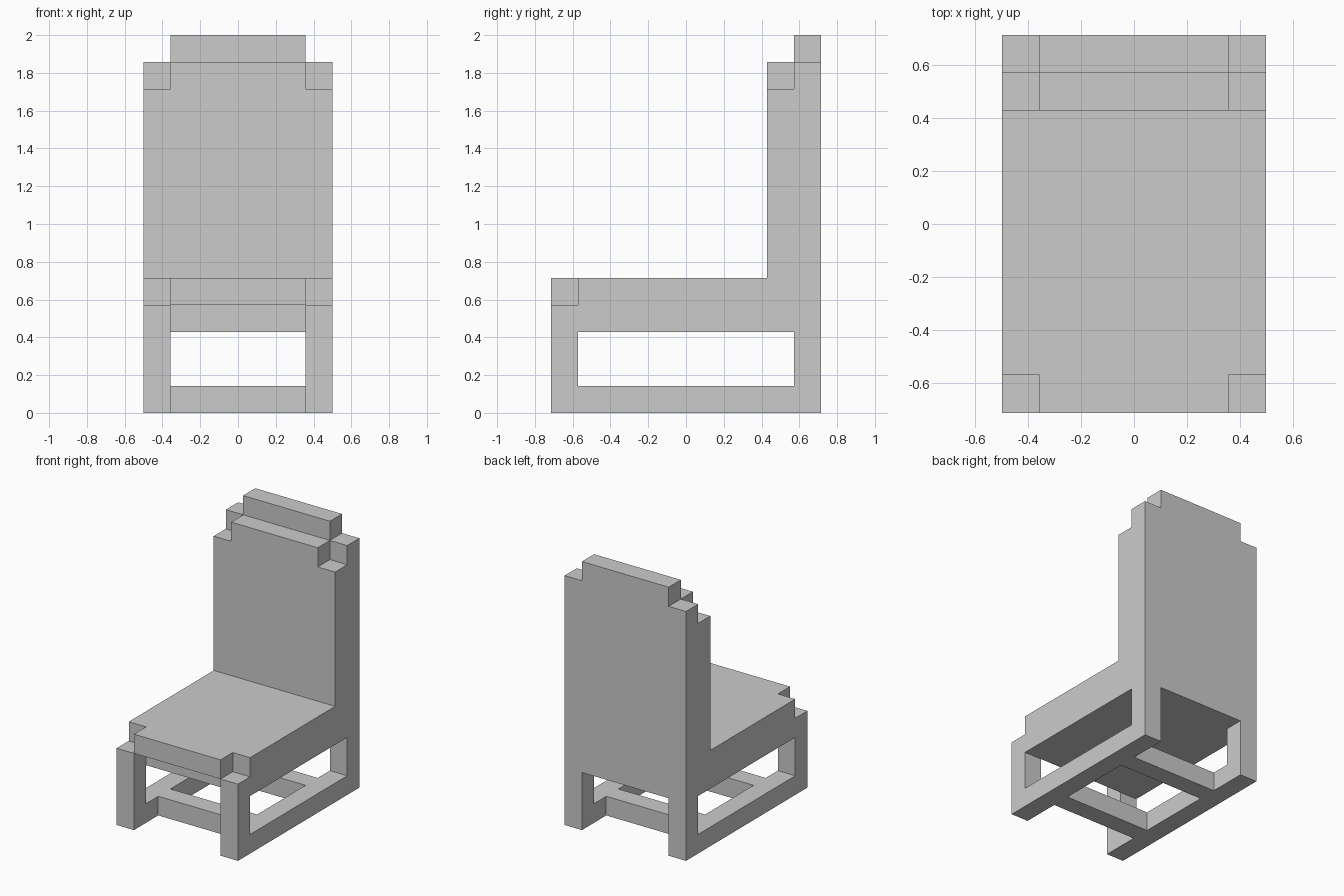
import bpy, bmesh
from mathutils import Vector

if "Cube" in bpy.data.objects:
    bpy.data.objects.remove(bpy.data.objects["Cube"])

U = 1 / 7                           # the chair sits on a 7 x 10 x 14 block grid
ORIGIN = Vector((3.5, 5, 0))        # grid point placed at the world origin


def prism(name, outline, axis, lo, hi, mirror=False):
    """Extrude a 2D outline (grid units) along y or z from lo to hi."""
    def place(a, b, d):
        p = Vector((a, d, b)) if axis == 'y' else Vector((a, b, d))
        return (p - ORIGIN) * U
    bm = bmesh.new()
    face = bm.faces.new([bm.verts.new(place(a, b, lo)) for a, b in outline])
    new = bmesh.ops.extrude_face_region(bm, geom=[face])['geom']
    bmesh.ops.translate(bm, vec=place(0, 0, hi) - place(0, 0, lo),
                        verts=[v for v in new if isinstance(v, bmesh.types.BMVert)])
    bmesh.ops.recalc_face_normals(bm, faces=bm.faces)
    mesh = bpy.data.meshes.new(name)
    bm.to_mesh(mesh)
    bm.free()
    obj = bpy.data.objects.new(name, mesh)
    bpy.context.collection.objects.link(obj)
    if mirror:
        obj.modifiers.new("Mirror", 'MIRROR')
    return obj


def box(name, x, y, z, mirror=False):
    outline = [(x[0], y[0]), (x[1], y[0]), (x[1], y[1]), (x[0], y[1])]
    return prism(name, outline, 'z', *z, mirror)


def notched(bottom, top):
    """Full-width panel with its two top corner blocks cut away."""
    return [(0, bottom), (7, bottom), (7, top - 1), (6, top - 1),
            (6, top), (1, top), (1, top - 1), (0, top - 1)]


# Seat: lower slab, and upper slab overhanging the front with notched corners
box("seat_base", (0, 7), (1, 10), (3, 4))
prism("seat_top", [(x, 10 - y) for x, y in notched(0, 10)], 'z', 4, 5)

# Backrest: two stepped layers
prism("backrest_front", notched(5, 13), 'y', 8, 9)
prism("backrest_rear", notched(5, 14), 'y', 9, 10)

# Legs and side rails, mirrored left to right
box("front_leg", (6, 7), (0, 1), (0, 4), mirror=True)
box("back_leg", (6, 7), (9, 10), (0, 3), mirror=True)
box("side_rail", (6, 7), (1, 9), (0, 1), mirror=True)

# Cross bars joining the side rails
for name, y in (("front_cross_bar", 2), ("back_cross_bar", 7)):
    box(name, (1, 6), (y, y + 1), (0, 1))
